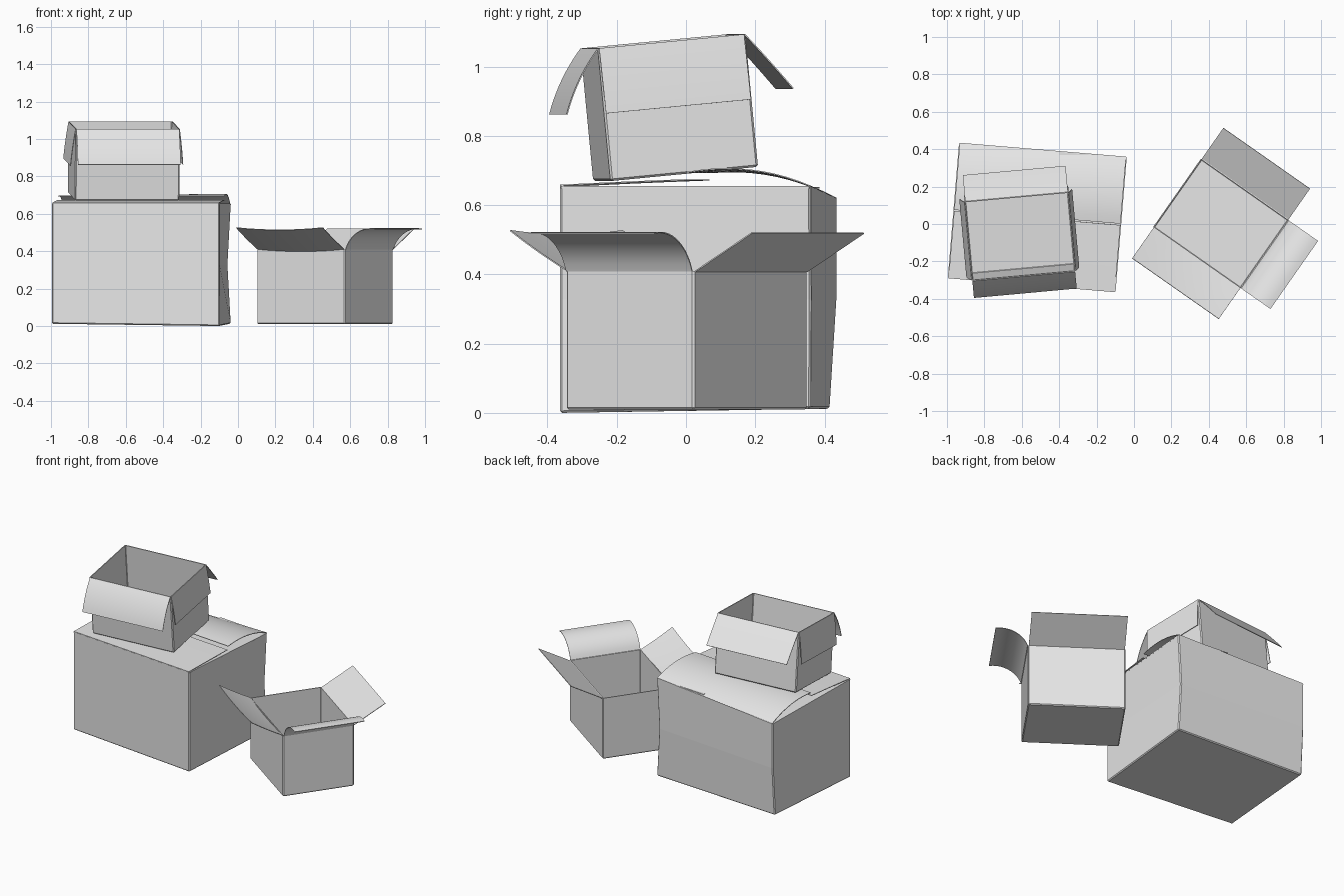
import bpy, bmesh
from math import radians, cos, sin
from mathutils import Matrix, Vector

cube = bpy.data.objects.get("Cube")
if cube:
    bpy.data.objects.remove(cube, do_unlink=True)

GREY = (0.8, 0.8, 0.8, 1.0)
card = bpy.data.materials.new("plain_grey_card")
card.use_nodes = True
card.diffuse_color = GREY
card.node_tree.nodes["Principled BSDF"].inputs["Base Color"].default_value = GREY

THICK = 0.006
SIDES = {"back": 0, "left": 90, "front": 180, "right": -90}  # hinge turn about z


def add_object(name, bm, matrix):
    mesh = bpy.data.meshes.new(name)
    bm.to_mesh(mesh)
    bm.free()
    mesh.materials.append(card)
    obj = bpy.data.objects.new(name, mesh)
    bpy.context.collection.objects.link(obj)
    obj.matrix_world = matrix
    return obj


def open_box(name, matrix, size, dent=None):
    """Open-topped carton standing on local z = 0."""
    bm = bmesh.new()
    bmesh.ops.create_cube(bm, size=1)
    bmesh.ops.translate(bm, vec=(0, 0, 0.5), verts=bm.verts)
    bmesh.ops.scale(bm, vec=size, verts=bm.verts)
    top = [f for f in bm.faces if f.normal.z > 0.9]
    bmesh.ops.delete(bm, geom=top, context="FACES_ONLY")
    if dent:
        geom = bm.verts[:] + bm.edges[:] + bm.faces[:]
        bmesh.ops.bisect_plane(bm, geom=geom, plane_co=(0, 0, size[2] / 2),
                               plane_no=(0, 0, 1))
        for v in bm.verts:
            v.co += dent(v.co)
    obj = add_object(name, bm, matrix)
    bevel = obj.modifiers.new("soft_corners", "BEVEL")
    bevel.width = 0.006
    bevel.segments = 1
    wall = obj.modifiers.new("wall", "SOLIDIFY")
    wall.thickness = THICK
    wall.offset = -1
    return obj


def flap(name, matrix, size, side, length, start, end, skew=0, sag=0, lift=0):
    """Flap bent along an arc; angles are from outward (0) through up (90) to inward (180)."""
    along_x = side in ("back", "front")
    width = (size[0] if along_x else size[1]) - 0.008
    reach = (size[1] if along_x else size[0]) / 2
    steps, cols = 10, 8
    path = [(0.0, 0.0)]
    for i in range(steps):
        a = radians(start + (end - start) * (i + 0.5) / steps)
        out, up = path[-1]
        path.append((out + cos(a) * length / steps, up + sin(a) * length / steps))
    bm = bmesh.new()
    rows = []
    for i, (out, up) in enumerate(path):
        t = i / steps
        row = []
        for j in range(cols + 1):
            u = j / cols - 0.5
            dz = skew * u * (1 - t) - sag * (1 - 4 * u * u)
            row.append(bm.verts.new((u * width, out, up + dz)))
        rows.append(row)
    for a, b in zip(rows, rows[1:]):
        for j in range(cols):
            bm.faces.new((a[j], a[j + 1], b[j + 1], b[j]))
    bmesh.ops.recalc_face_normals(bm, faces=bm.faces)
    bmesh.ops.solidify(bm, geom=bm.faces[:], thickness=THICK * 0.6)
    hinge = (matrix @ Matrix.Rotation(radians(SIDES[side]), 4, "Z")
             @ Matrix.Translation((0, reach, size[2] + lift)))
    obj = add_object(name, bm, hinge)
    bpy.ops.object.select_all(action="DESELECT")
    obj.select_set(True)
    bpy.context.view_layer.objects.active = obj
    bpy.ops.object.shade_smooth_by_angle(angle=radians(35))
    return obj


def place(x, y, z, turn, tilt=0):
    return (Matrix.Translation((x, y, z)) @ Matrix.Rotation(radians(turn), 4, "Z")
            @ Matrix.Rotation(radians(tilt), 4, "X"))


# Large closed carton with slightly crushed rear corners
big_size = (0.9, 0.727, 0.655)
big = place(-0.517, 0.035, 0, -4.76)


def crush(co):
    move = Vector((0, 0, 0))
    low, high = co.z < 0.1, co.z > 0.6
    if low and not (co.x > 0 and co.y < 0):
        move.z = 0.012
    if co.y > 0:
        if co.x > 0 and not low and not high:
            move.x = -0.018
        if co.x < 0 and low:
            move.y = -0.02
        if co.x < 0 and high:
            move.z = -0.035
    return move


open_box("large_box", big, big_size, crush)
flap("large_inner_flap_left", big, big_size, "left", 0.36, 180, 180, skew=-0.035, lift=-0.019)
flap("large_inner_flap_right", big, big_size, "right", 0.36, 180, 180, lift=-0.003)
flap("large_front_flap", big, big_size, "front", 0.36, 177, 178, lift=0.004)
flap("large_back_flap", big, big_size, "back", 0.37, 154, 188, skew=0.035, lift=-0.016)

# Small open carton tipped on top, flaps hanging outside
small_size = (0.56, 0.43, 0.385)
small = place(-0.612, -0.03, 0.69, 5.2, 5.5)
open_box("small_box", small, small_size)
for side, length, start, end in (("front", 0.212, -48, -70), ("back", 0.21, -52, -55),
                                 ("right", 0.19, -82, -86), ("left", 0.2, -80, -85)):
    flap("small_" + side + "_flap", small, small_size, side, length, start, end)

# Medium open carton on the floor, three flaps spread
mid_size = (0.574, 0.452, 0.4)
mid = place(0.465, 0.002, 0.01, -35)
open_box("medium_box", mid, mid_size)
flap("medium_back_flap", mid, mid_size, "back", 0.228, 29, 29)
flap("medium_front_flap", mid, mid_size, "front", 0.23, 27, 33, sag=0.012)
flap("medium_right_flap", mid, mid_size, "right", 0.24, 70, -10)
